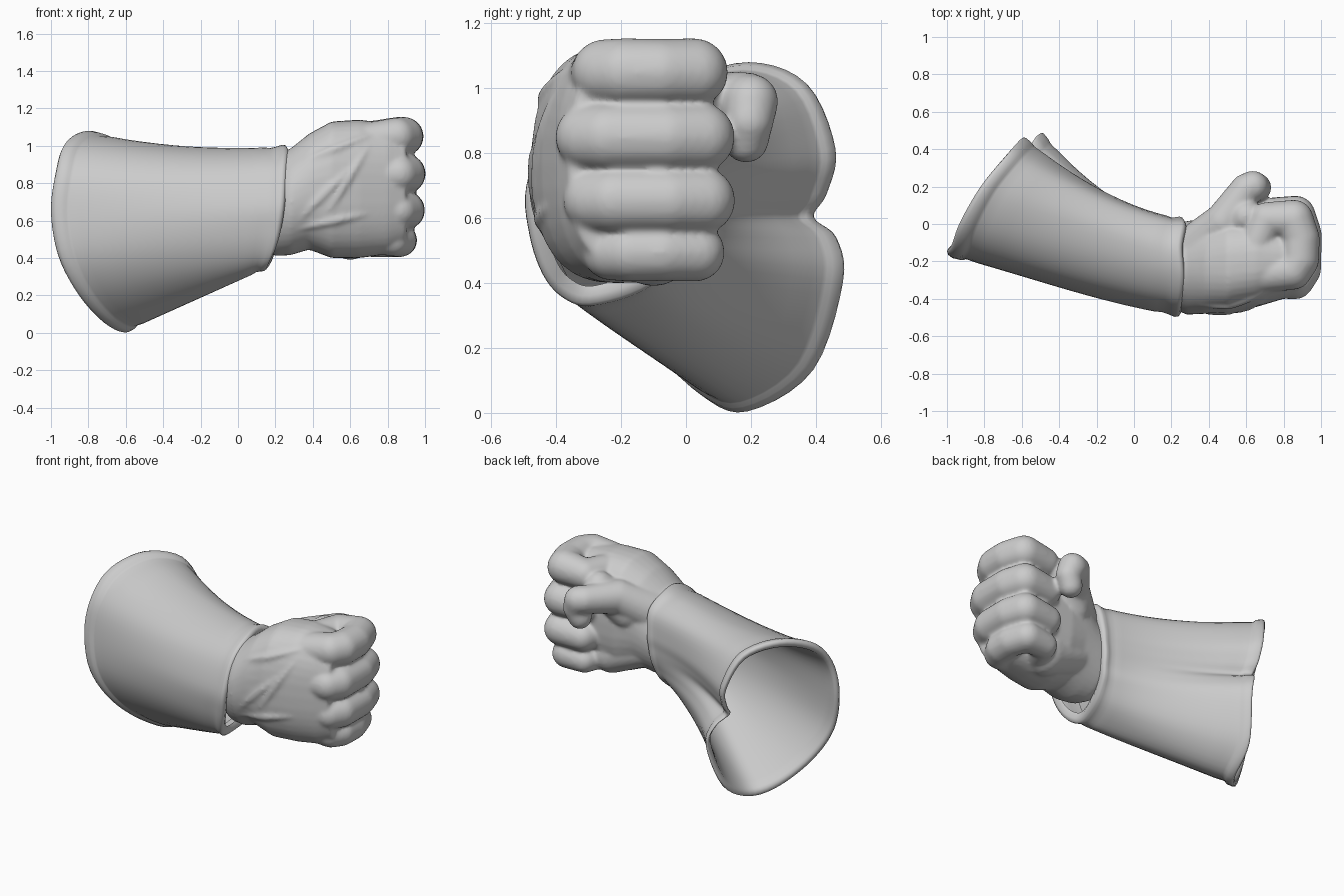
import bpy, bmesh, math
from mathutils import Vector

if "Cube" in bpy.data.objects:
    bpy.data.objects.remove(bpy.data.objects["Cube"])

# ---------- cuff outlines: matching points round the flared hem and the wrist ----------
HEM = [(-.6, .2, -.002), (-.55, .4, .125), (-.495, .495, .4), (-.53, .475, .54), (-.575, .405, .605),
       (-.585, .445, .68), (-.6, .47, .82), (-.68, .38, 1.02), (-.82, .2, 1.085), (-.93, .0, 1.02),
       (-.975, -.13, .87), (-1.0, -.17, .65), (-.96, -.17, .4), (-.86, -.09, .2), (-.72, .06, .045)]
SMOOTH_HEM = HEM[:3] + [(-.52, .49, .52), (-.54, .49, .605), (-.565, .485, .7)] + HEM[6:]
WRIST = [(.15, -.3, .335), (.18, -.14, .38), (.21, -.03, .47), (.23, .01, .55), (.24, .03, .62),
         (.25, .035, .69), (.26, .035, .78), (.27, .0, .92), (.25, -.12, 1.0), (.26, -.28, .99),
         (.25, -.42, .89), (.24, -.495, .7), (.22, -.485, .55), (.19, -.445, .43), (.16, -.385, .36)]


def closed_spline(pts, sub=5):
    p = [Vector(q) for q in pts]
    n, out = len(p), []
    for i in range(n):
        a, b, c, d = p[i - 1], p[i], p[(i + 1) % n], p[(i + 2) % n]
        for s in range(sub):
            t = s / sub
            out.append(.5 * (2 * b + (c - a) * t + (2 * a - 5 * b + 4 * c - d) * t * t
                             + (3 * b - a - 3 * c + d) * t ** 3))
    return out


def finish(name, bm):
    bmesh.ops.recalc_face_normals(bm, faces=bm.faces[:])
    me = bpy.data.meshes.new(name)
    bm.to_mesh(me)
    bm.free()
    me.shade_smooth()
    ob = bpy.data.objects.new(name, me)
    bpy.context.collection.objects.link(ob)
    return ob


# ---------- cuff: thick lofted shell with a raised hem and a notch that fades out ----------
hem, smooth, wrist = closed_spline(HEM), closed_spline(SMOOTH_HEM), closed_spline(WRIST)


def cuff_ring(t, inset):
    pts = [s.lerp(w, t) + (h - s) * max(0, 1 - t) ** 2 for h, s, w in zip(hem, smooth, wrist)]
    c = sum(pts, Vector()) / len(pts)
    bow, out = 4 * t * (1 - t), []
    for p in pts:
        d = Vector((0, p.y - c.y, p.z - c.z)).normalized()
        q = p - d * inset
        q.y -= .085 * bow * max(0, d.y)      # the back edge sags inwards
        q.y -= .14 * t * t * (1 - t) * max(0, -d.y)
        q.z -= .035 * bow * max(0, d.z)
        out.append(q)
    return out


profile = [(1.0, .06), (1.01, .025), (1.0, .004), (.985, 0), (.96, .008), (.93, .014), (.9, .01)]
profile += [(.85 - .08 * i, .01) for i in range(10)]
profile += [(.08, .014), (.065, .012), (.055, .002), (.02, 0), (.005, .008), (0, .024), (.005, .04), (.02, .05)]
profile += [(.08 + .1 * i, .05) for i in range(9)]
bm = bmesh.new()
rings = [[bm.verts.new(p) for p in cuff_ring(t, o)] for t, o in profile]
for r, s in zip(rings, rings[1:]):
    for i in range(len(r)):
        j = (i + 1) % len(r)
        bm.faces.new((r[i], r[j], s[j], s[i]))
finish("cuff", bm)

# ---------- fist: overlapping solids fused into one skin ----------
ball = bmesh.new()
bmesh.ops.create_icosphere(ball, subdivisions=3, radius=1)
SPHERE = [v.co.copy() for v in ball.verts]
ball.free()
bm = bmesh.new()


def capsule(a, ra, b, rb):
    # hull of two balls, built on its own and then added to the fist
    part = bmesh.new()
    for p, r in ((a, ra), (b, rb)):
        for co in SPHERE:
            part.verts.new(Vector(p) + co * r)
    bmesh.ops.convex_hull(part, input=part.verts[:])
    copy = {}
    for f in part.faces:
        for v in f.verts:
            if v not in copy:
                copy[v] = bm.verts.new(v.co)
        bm.faces.new([copy[v] for v in f.verts])
    part.free()


def limb(pts):
    for a, b in zip(pts, pts[1:]):
        capsule(a[:3], a[3], b[:3], b[3])


# palm: x, centre y, centre z, half depth, half height, roundness
PALM = [(.08, -.2, .67, .15, .2, 1), (.2, -.22, .68, .225, .27, 1), (.28, -.235, .7, .25, .285, 1),
        (.38, -.225, .755, .255, .31, .9), (.5, -.215, .765, .26, .365, .8), (.65, -.2, .77, .245, .37, .8),
        (.8, -.2, .77, .2, .35, .8), (.9, -.21, .77, .15, .3, .8)]
prev = None
for x, cy, cz, ry, rz, e in PALM:
    ring = []
    for i in range(40):
        a = 2 * math.pi * i / 40
        c, s = math.cos(a), math.sin(a)
        ring.append(bm.verts.new((x, cy + ry * math.copysign(abs(c) ** e, c),
                                  cz + rz * math.copysign(abs(s) ** e, s))))
    if prev:
        for i in range(40):
            j = (i + 1) % 40
            bm.faces.new((prev[i], prev[j], ring[j], ring[i]))
    else:
        bm.faces.new(ring[::-1])
    prev = ring
bm.faces.new(prev)


def skin_y(x, z):
    # depth of the back of the hand at a given spot
    for p, q in zip(PALM, PALM[1:]):
        if x <= q[0]:
            t = (x - p[0]) / (q[0] - p[0])
            _, cy, cz, ry, rz, e = [u + (v - u) * t for u, v in zip(p, q)]
            return cy - ry * max(0, 1 - abs((z - cz) / rz) ** (2 / e)) ** (e / 2)


# four curled fingers: height, radius, knuckle x, knuckle y, fingertip-bend y
for z, r, kx, ky, by in ((1.05, .105, .885, -.22, .025), (.85, .106, .895, -.27, .045),
                         (.655, .102, .895, -.25, .05), (.495, .09, .865, -.2, .03)):
    limb([(.5, -.29, .75 + (z - .75) * .8, r * .95), (kx - .035, ky - .03, z, r * .97), (kx, ky + .03, z, r),
          (kx + .005, by - .1, z, r * .98), (kx - .03, by, z, r), (.71, by, z - .01, r * .88),
          (.66, by - .12, z - .01, r * .85)])

# thumb, bent down over the palm, with its fleshy base
limb([(.33, -.13, .84, .13), (.48, .01, .95, .105), (.6, .185, .965, .085), (.635, .2, .96, .085),
      (.66, .195, .9, .075), (.635, .185, .84, .07)])
capsule((.45, -.05, .85), .12, (.6, .04, 1.0), .09)
# heel of the hand
capsule((.38, -.12, .6), .12, (.6, -.1, .52), .13)
# creases and tendons on the back of the hand
for a, b in (((.32, .6), (.62, .9)), ((.46, .62), (.7, 1.0)), ((.32, .56), (.7, .64)), ((.36, .92), (.72, 1.06))):
    steps = [(a[0] + (b[0] - a[0]) * i / 8, a[1] + (b[1] - a[1]) * i / 8) for i in range(9)]
    limb([(x, skin_y(x, z) + .012, z, .012 + .014 * math.sin(math.pi * i / 8)) for i, (x, z) in enumerate(steps)])

fist = finish("fist", bm)
m = fist.modifiers.new("fuse", 'REMESH')
m.mode = 'VOXEL'
m.voxel_size = .011
m.use_smooth_shade = True
m = fist.modifiers.new("soften", 'SMOOTH')
m.factor = .5
m.iterations = 8
